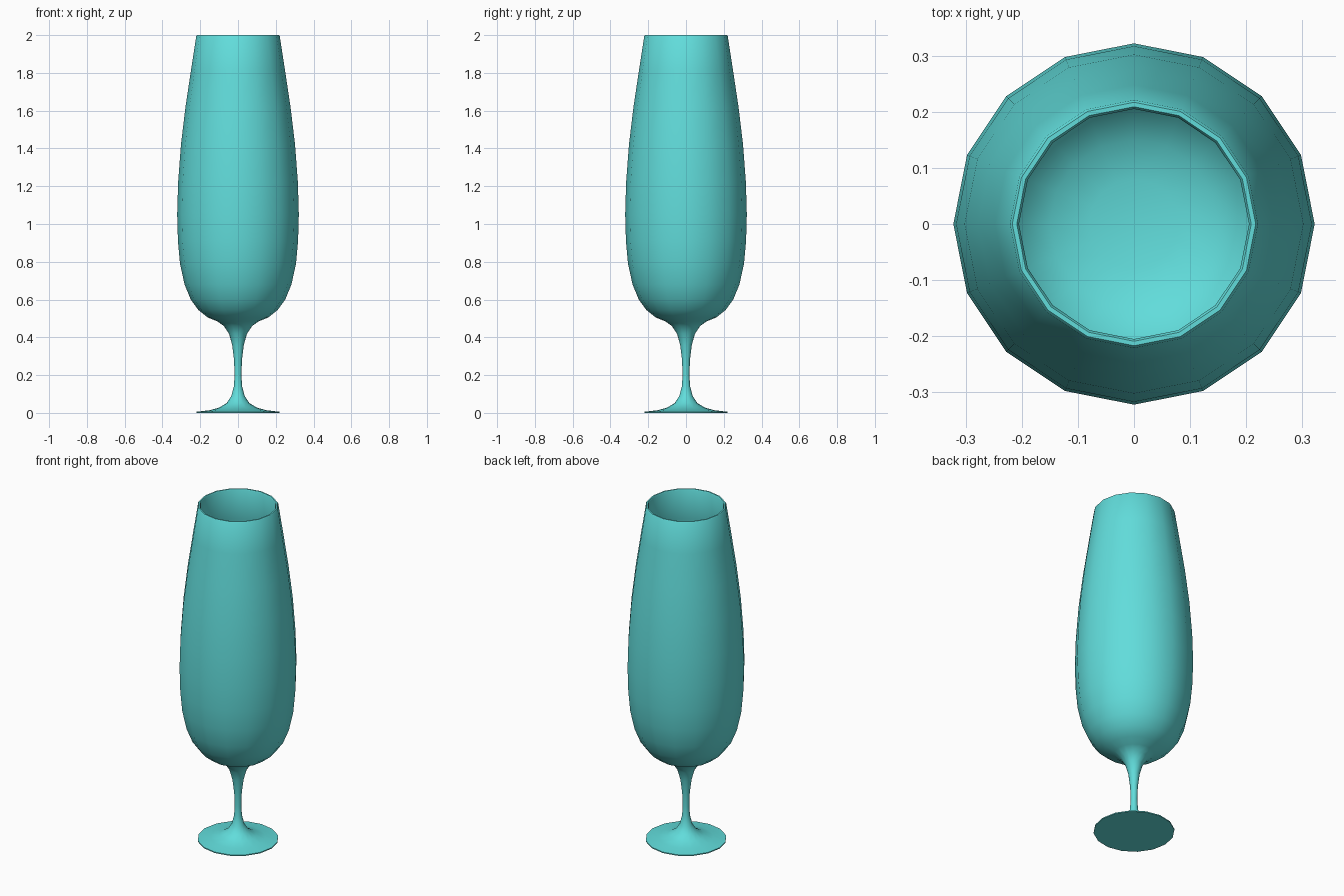
import bpy, bmesh, math

SIDES = 16

# Outer profile (radius, height): foot, stem, bowl, rim
outer = [
    (0, 0), (0.22, 0), (0.22, 0.006), (0.15, 0.014), (0.10, 0.028),
    (0.06, 0.052), (0.035, 0.09), (0.022, 0.14), (0.018, 0.20),
    (0.021, 0.28), (0.031, 0.36), (0.048, 0.42), (0.075, 0.46),
    (0.11, 0.485), (0.16, 0.505), (0.21, 0.545), (0.25, 0.60),
    (0.283, 0.68), (0.307, 0.79), (0.318, 0.91), (0.322, 1.05),
    (0.317, 1.22), (0.302, 1.42), (0.278, 1.62), (0.248, 1.82),
    (0.221, 1.995),
]
# Inside of the bowl, from the rim down to the centre
inner = [
    (0.217, 2.0), (0.209, 2.0), (0.205, 1.994), (0.234, 1.81),
    (0.264, 1.61), (0.288, 1.41), (0.303, 1.22), (0.308, 1.05),
    (0.304, 0.91), (0.293, 0.80), (0.270, 0.695), (0.238, 0.62),
    (0.200, 0.567), (0.15, 0.53), (0.08, 0.513), (0, 0.51),
]

# Spin the profile around the z axis
bm = bmesh.new()
verts = [bm.verts.new((r, 0, z)) for r, z in outer + inner]
edges = [bm.edges.new(pair) for pair in zip(verts, verts[1:])]
bmesh.ops.spin(bm, geom=verts + edges, cent=(0, 0, 0), axis=(0, 0, 1),
               angle=math.tau, steps=SIDES, use_duplicate=False)
bmesh.ops.remove_doubles(bm, verts=bm.verts, dist=0.0005)
bmesh.ops.recalc_face_normals(bm, faces=bm.faces)
mesh = bpy.data.meshes.new("stemmed_glass")
bm.to_mesh(mesh)
bm.free()

glass = bpy.data.objects.new("stemmed_glass", mesh)
bpy.context.collection.objects.link(glass)

# Turquoise material
mat = bpy.data.materials.new("turquoise")
mat.diffuse_color = (0.12, 0.72, 0.71, 1)
mesh.materials.append(mat)

# Smooth walls, crisp foot edge
bpy.context.view_layer.objects.active = glass
glass.select_set(True)
bpy.ops.object.shade_smooth_by_angle(angle=math.radians(50))
